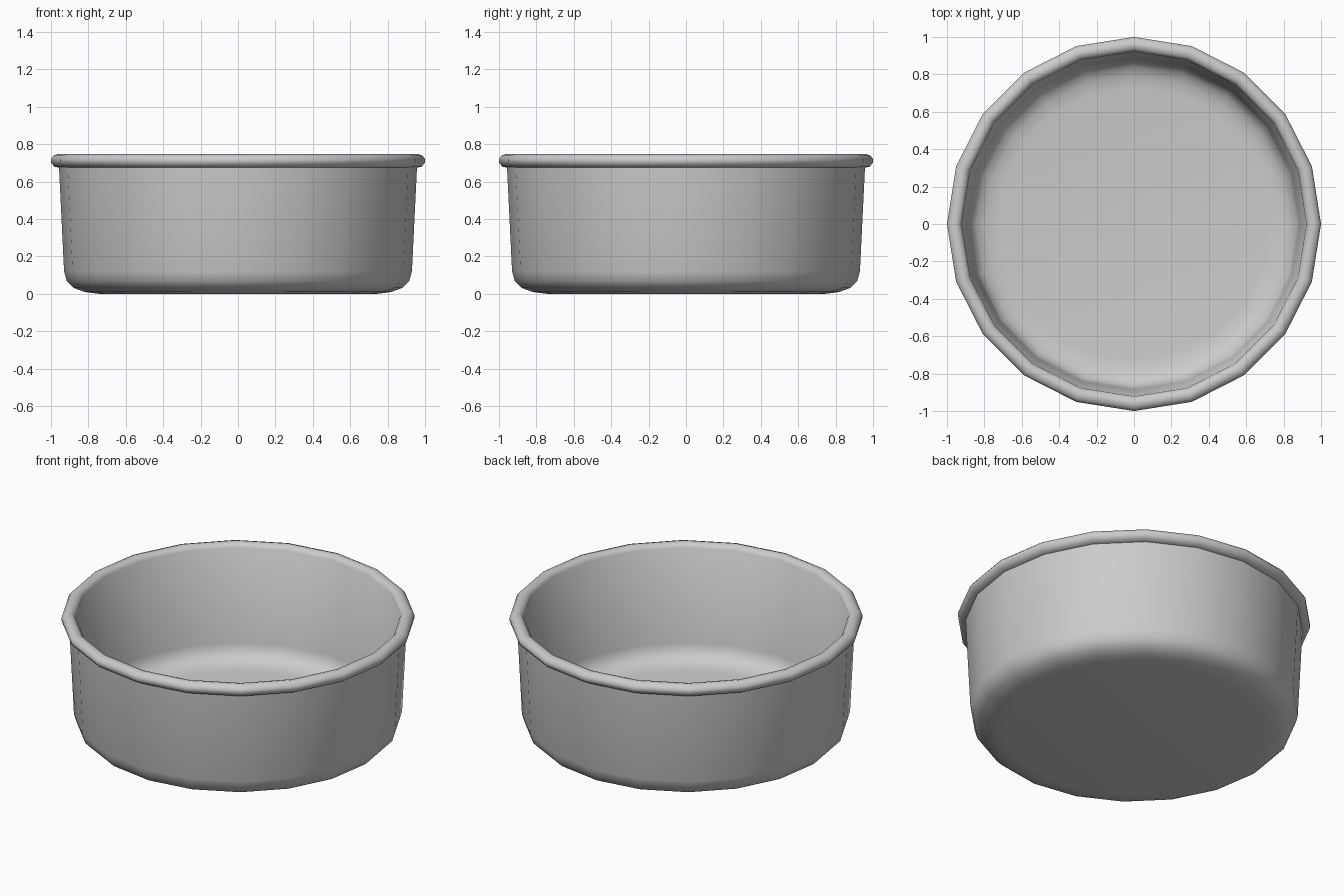
import bpy, bmesh, math

if "Cube" in bpy.data.objects:
    bpy.data.objects.remove(bpy.data.objects["Cube"])

SIDES = 20


def lathe(name, profile, angle=60):
    """Revolve an (r, z) profile around z; both ends are capped with a disc."""
    bm = bmesh.new()
    rings = []
    for r, z in profile:
        rings.append([bm.verts.new((r * math.cos(2 * math.pi * i / SIDES),
                                    r * math.sin(2 * math.pi * i / SIDES), z))
                      for i in range(SIDES)])
    for a, b in zip(rings, rings[1:]):
        for i in range(SIDES):
            j = (i + 1) % SIDES
            bm.faces.new((a[i], a[j], b[j], b[i]))
    bm.faces.new(rings[0][::-1])
    bm.faces.new(rings[-1])
    mesh = bpy.data.meshes.new(name)
    bm.to_mesh(mesh)
    bm.free()
    ob = bpy.data.objects.new(name, mesh)
    bpy.context.collection.objects.link(ob)
    bpy.ops.object.select_all(action='DESELECT')
    ob.select_set(True)
    bpy.context.view_layer.objects.active = ob
    bpy.ops.object.shade_smooth_by_angle(angle=math.radians(angle))
    return ob


# Outside: flat base, rounded corner, slightly flared wall
outside = [(0.74, 0.0), (0.82, 0.01), (0.88, 0.032), (0.915, 0.068),
           (0.93, 0.12), (0.957, 0.675)]
# Rolled rim that bulges outward and runs into the inner wall
rim = [(0.982, 0.68), (1.0, 0.702), (1.0, 0.722), (0.985, 0.74),
       (0.962, 0.748), (0.938, 0.742), (0.922, 0.722)]
# Inside: wall, rounded corner, floor
inside = [(0.885, 0.145), (0.872, 0.10), (0.842, 0.068), (0.795, 0.048), (0.73, 0.04)]

lathe("bowl", outside + rim + inside)
